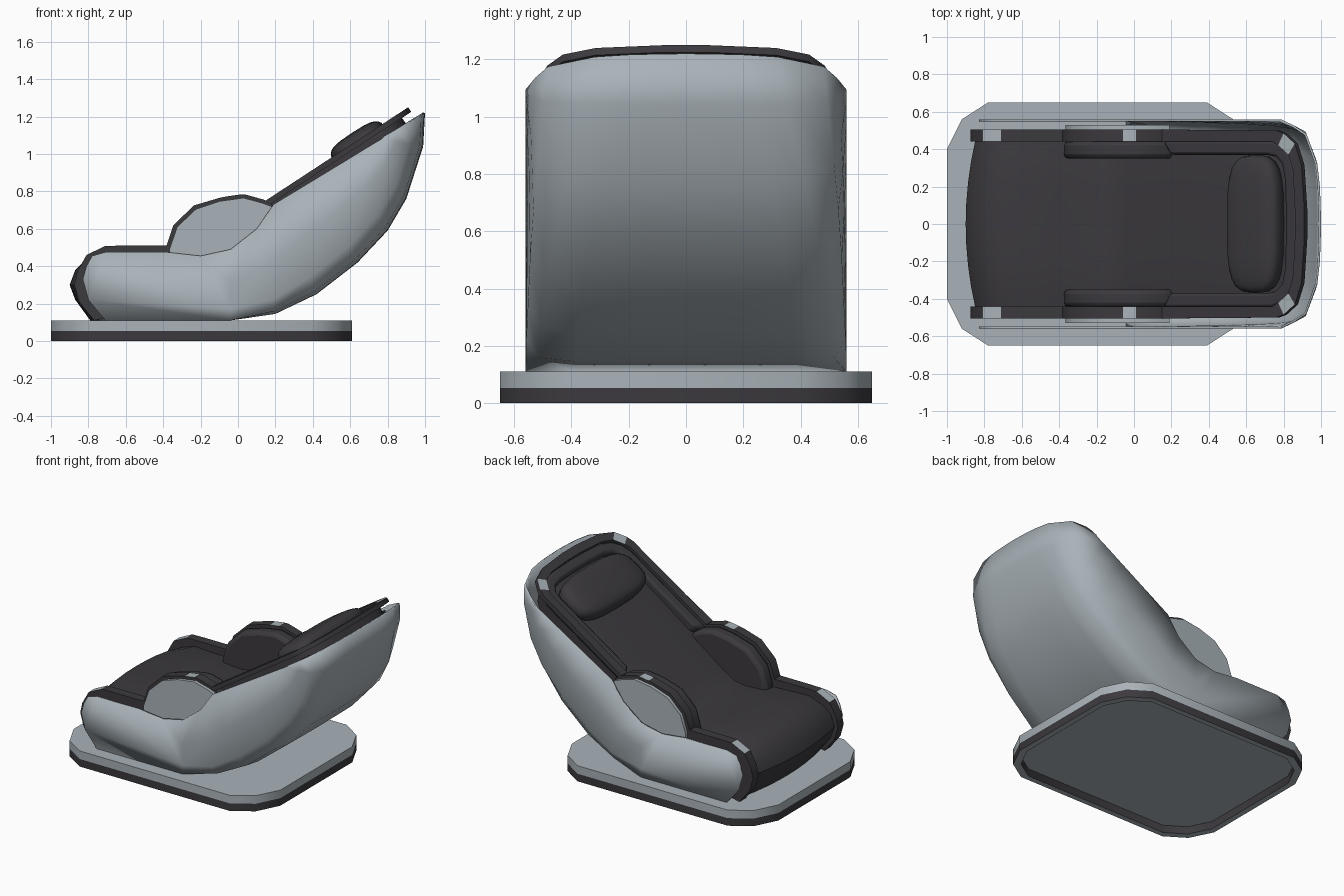
import bpy, bmesh, math
from mathutils import Matrix

if "Cube" in bpy.data.objects:
    bpy.data.objects.remove(bpy.data.objects["Cube"])


def material(name, rgb):
    m = bpy.data.materials.new(name)
    m.diffuse_color = (*rgb, 1)
    m.use_nodes = True
    m.node_tree.nodes["Principled BSDF"].inputs["Base Color"].default_value = m.diffuse_color
    return m


GREY = material("silver grey", (0.40, 0.45, 0.485))
DARK = material("charcoal", (0.044, 0.041, 0.047))


def finish(bm, name, mats, bevel=0.0, segments=2, rule=None, fix_normals=True, angle=35):
    """Turn a bmesh into a smooth-by-angle object, optional face colour rule."""
    if fix_normals:
        bmesh.ops.recalc_face_normals(bm, faces=bm.faces)
    if rule:
        for f in bm.faces:
            f.material_index = 1 if rule(f) else 0
    me = bpy.data.meshes.new(name)
    bm.to_mesh(me)
    bm.free()
    for m in mats:
        me.materials.append(m)
    ob = bpy.data.objects.new(name, me)
    bpy.context.collection.objects.link(ob)
    bpy.ops.object.select_all(action='DESELECT')
    ob.select_set(True)
    bpy.context.view_layer.objects.active = ob
    bpy.ops.object.shade_smooth_by_angle(angle=math.radians(angle))
    if bevel:
        mod = ob.modifiers.new("soft edges", 'BEVEL')
        mod.width, mod.segments = bevel, segments
        mod.limit_method, mod.angle_limit = 'ANGLE', math.radians(50)
    return ob


def loft(rings, caps=True, closed=True, loop=False):
    """Skin a list of equal-length point rings."""
    bm = bmesh.new()
    vs = [[bm.verts.new(p) for p in r] for r in rings]
    n = len(rings[0])
    for a, b in zip(vs, vs[1:] + (vs[:1] if loop else [])):
        for i in range(n if closed else n - 1):
            j = (i + 1) % n
            bm.faces.new((a[i], a[j], b[j], b[i]))
    if caps:
        bm.faces.new(vs[0])
        bm.faces.new(vs[-1])
    return bm


def side_pair(name, pts, y0, y1, mats, **kw):
    """Side profile (x, z) extruded in y, built on both sides."""
    for s, label in ((-1, "right"), (1, "left")):
        bm = loft([[(x, s * y, z) for x, z in pts] for y in (y0, y1)])
        finish(bm, f"{name}_{label}", mats, **kw)


# Base: grey slab on a hollow dark skirt with a grey rim underneath
half = [(-1, 0.4), (-0.92, 0.56), (-0.78, 0.65), (0.39, 0.65), (0.53, 0.56), (0.61, 0.4)]
outline = half + [(x, -y) for x, y in reversed(half)]
finish(loft([[(x, y, z) for x, y in outline] for z in (0.053, 0.11)]), "base_upper", [GREY])
inner = [((x + 0.195) * 0.95 - 0.195, y * 0.94) for x, y in outline]
skirt = [[(x, y, z) for x, y in p] for p, z in ((outline, 0.053), (outline, 0), (inner, 0), (inner, 0.053))]
finish(loft(skirt, caps=False, loop=True), "base_skirt", [DARK, GREY], rule=lambda f: f.normal.z < -0.5)

# Reclined back shell: sections blend from a square U (0) to the rounded rim (1)
square = [(0, 1), (0.45, 1), (0.84, 1), (0.97, 0.93), (1, 0.7), (1, 0.35)]
rim = [(0, 1), (0.33, 0.94), (0.64, 0.86), (0.91, 0.57), (0.97, 0.36), (0.99, 0.18)]
stations = [  # top x, z, bottom x, z, blend
    (-0.04, 0.49, -0.04, 0.11, 0), (0.10, 0.60, 0.20, 0.145, 0.03),
    (0.19, 0.73, 0.42, 0.25, 0.1), (0.40, 0.857, 0.64, 0.42, 0.2),
    (0.58, 0.966, 0.80, 0.59, 0.35), (0.71, 1.045, 0.90, 0.76, 0.55),
    (0.77, 1.08, 0.99, 1.04, 0.85), (0.785, 1.095, 1.0, 1.22, 1)]
rings = []
for tx, tz, bx, bz, w in stations:
    sec = [(a[0] + (b[0] - a[0]) * w, a[1] + (b[1] - a[1]) * w) for a, b in zip(square, rim)]
    if w == 0:
        sec[3] = (1, 1)
    sec = sec + [(1, 0)] + [(f, -g) for f, g in reversed(sec)]
    rings.append([(tx + (bx - tx) * f, 0.56 * g, tz + (bz - tz) * f) for f, g in sec])
bm = loft(rings, caps=False, closed=False)
# Flat side panels beside the seat, grown from the shell's front edge
panel = [(-0.71, 0.11), (-0.80, 0.22), (-0.83, 0.33), (-0.81, 0.40), (-0.78, 0.455),
         (-0.71, 0.475), (-0.38, 0.475), (-0.20, 0.455)]
edge = list(bm.verts)[:13]
for ids, y in (((0, 1, 2, 3), 0.56), ((12, 11, 10, 9), -0.56)):
    bm.faces.new([edge[i] for i in ids] + [bm.verts.new((x, y, z)) for x, z in panel])
bmesh.ops.recalc_face_normals(bm, faces=bm.faces)
outer = max(bm.faces, key=lambda f: f.calc_center_median().y)
if outer.normal.y < 0:
    bmesh.ops.reverse_faces(bm, faces=bm.faces)
shell = finish(bm, "back_shell", [GREY], fix_normals=False, angle=60)
mod = shell.modifiers.new("thickness", 'SOLIDIFY')
mod.thickness, mod.offset = 0.012, -1

# Seat, footrest and backrest cushion in one swept body with a rounded front
profile = [(-0.79, 0.11), (-0.87, 0.22), (-0.90, 0.30), (-0.87, 0.38), (-0.80, 0.45), (-0.70, 0.485),
           (-0.42, 0.475), (-0.22, 0.462), (-0.13, 0.475), (-0.04, 0.535), (0.25, 0.74), (0.49, 0.91),
           (0.84, 1.14), (0.85, 1.08), (0.80, 0.95), (0.6, 0.62), (0.2, 0.28), (0.0, 0.13)]
rings = []
for k in range(9):
    t = -1 + k / 4
    rings.append([(x + (0.05 * t * t if x < -0.6 else 0), 0.44 * t,
                   z - (0.02 * t ** 4 if z > 0.4 else 0)) for x, z in profile])
finish(loft(rings), "seat_cushion", [DARK])


# Raised rails along the footrest, with silver inlays
def inlay(f):
    c = f.calc_center_median()
    return f.normal.z > 0.5 and (-0.81 < c.x < -0.70 or -0.06 < c.x < 0.01)


side_pair("footrest_rail", [(-0.77, 0.11), (-0.85, 0.21), (-0.875, 0.30), (-0.86, 0.37), (-0.81, 0.46),
                            (-0.71, 0.508), (-0.62, 0.51), (-0.36, 0.51), (-0.36, 0.40), (-0.6, 0.15)],
          0.44, 0.505, [DARK, GREY], rule=inlay)

# Armrests: inner pad, raised rail and grey outer plate
arm = [(-0.385, 0.40), (-0.385, 0.50), (-0.345, 0.62), (-0.235, 0.725), (-0.10, 0.765), (-0.06, 0.773),
       (0.01, 0.783), (0.04, 0.783), (0.14, 0.755), (0.20, 0.72), (0.20, 0.45)]
side_pair("arm_rail", arm, 0.44, 0.505, [DARK, GREY], rule=inlay)
side_pair("arm_pad", [(x + 0.01, z - 0.015) for x, z in arm], 0.35, 0.445, [DARK], bevel=0.025)
side_pair("arm_plate", [(-0.365, 0.40), (-0.365, 0.495), (-0.325, 0.61), (-0.225, 0.705), (-0.10, 0.747),
                        (0.03, 0.765), (0.13, 0.738), (0.19, 0.715), (0.19, 0.45)],
          0.505, 0.528, [GREY])


# Frame pieces that run up the backrest and around its top
def back_frame(name, outer, inner, drop, thick, mats, **kw):
    def mirrored(p):
        return p + [(x, -y) for x, y in reversed(p)]

    def z(x):
        return 0.752 + 0.655 * (x - 0.15) - drop
    rings = []
    for (ox, oy), (ix, iy) in zip(mirrored(outer), mirrored(inner)):
        d = 0.55 * thick
        rings.append([(ox, oy, z(ox)), (ix, iy, z(ix)),
                      (ix + d, iy, z(ix) - 0.83 * thick), (ox + d, oy, z(ox) - 0.83 * thick)])
    finish(loft(rings), name, mats, **kw)


back_frame("back_rail",
           [(0.15, 0.505), (0.76, 0.50), (0.80, 0.485), (0.86, 0.43), (0.895, 0.315), (0.91, 0.08)],
           [(0.15, 0.44), (0.74, 0.44), (0.77, 0.42), (0.825, 0.37), (0.85, 0.28), (0.86, 0.08)],
           0, 0.03, [DARK, GREY],
           rule=lambda f: f.normal.z > 0.6 and 0.80 < f.calc_center_median().x < 0.83)
back_frame("back_bolster",
           [(0.15, 0.445), (0.74, 0.445), (0.80, 0.42), (0.84, 0.36), (0.865, 0.25), (0.87, 0.08)],
           [(0.19, 0.37), (0.70, 0.37), (0.75, 0.36), (0.785, 0.32), (0.80, 0.24), (0.805, 0.08)],
           0.02, 0.08, [DARK], bevel=0.018)

# Head pillow: a squared-off ellipsoid lying on the backrest
bm = bmesh.new()
bmesh.ops.create_uvsphere(bm, u_segments=24, v_segments=12, radius=1)
for v in bm.verts:
    v.co = [math.copysign(abs(c) ** 0.6, c) for c in v.co]
bm.transform(Matrix.Translation((0.65, 0, 1.05)) @ Matrix.Rotation(-0.58, 4, 'Y')
             @ Matrix.Diagonal((0.165, 0.37, 0.075, 1)))
finish(bm, "head_pillow", [DARK], angle=60)
